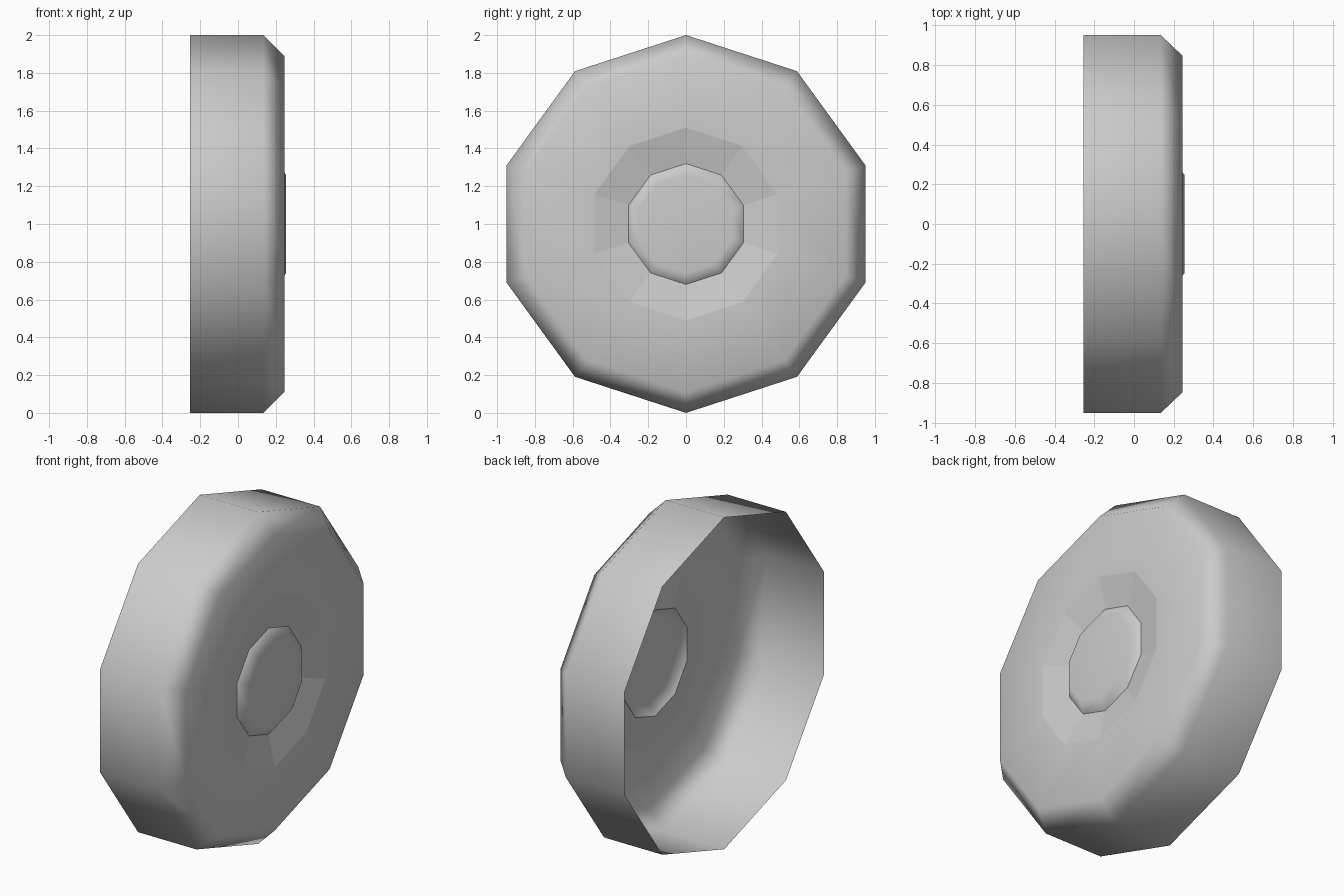
import bpy, bmesh
from math import cos, sin, pi

SIDES = 10

cube = bpy.data.objects.get("Cube")
if cube:
    bpy.data.objects.remove(cube)

grey = bpy.data.materials.new("light_grey")
grey.use_nodes = True
colour = (0.6, 0.6, 0.6, 1)
grey.diffuse_color = colour
grey.node_tree.nodes["Principled BSDF"].inputs["Base Color"].default_value = colour


def lathe(name, profile, cap=False, flat_bands=()):
    """Turn (x, radius) points around the axle; flat bands get crisp facets."""
    bm = bmesh.new()
    rings = []
    for x, r in profile:
        angles = [pi / 2 + 2 * pi * k / SIDES for k in range(SIDES)]
        rings.append([bm.verts.new((x, r * cos(a), 1 + r * sin(a))) for a in angles])
    for band, (a, b) in enumerate(zip(rings, rings[1:])):
        for k in range(SIDES):
            n = (k + 1) % SIDES
            face = bm.faces.new((a[k], a[n], b[n], b[k]))
            face.smooth = band not in flat_bands
            if band in flat_bands:
                for edge in face.edges:
                    edge.smooth = False
    if cap:
        bm.faces.new(rings[-1]).smooth = True
    mesh = bpy.data.meshes.new(name)
    bm.to_mesh(mesh)
    bm.free()
    mesh.materials.append(grey)
    obj = bpy.data.objects.new(name, mesh)
    bpy.context.collection.objects.link(obj)
    # Large faces stay flat while the bevels carry the rounding
    weighted = obj.modifiers.new("weighted_normals", 'WEIGHTED_NORMAL')
    weighted.keep_sharp = True
    return obj


# Open-backed wheel: tread, bevelled shoulder, flat face and shallow dish
lathe("wheel_shell",
      [(-0.255, 1.0), (0.135, 1.0), (0.245, 0.89), (0.245, 0.51), (0.205, 0.32)],
      flat_bands=(3,))

# Raised hub cap with a bevelled edge, filling the dish
lathe("hub_cap", [(0.205, 0.32), (0.255, 0.26)], cap=True)
